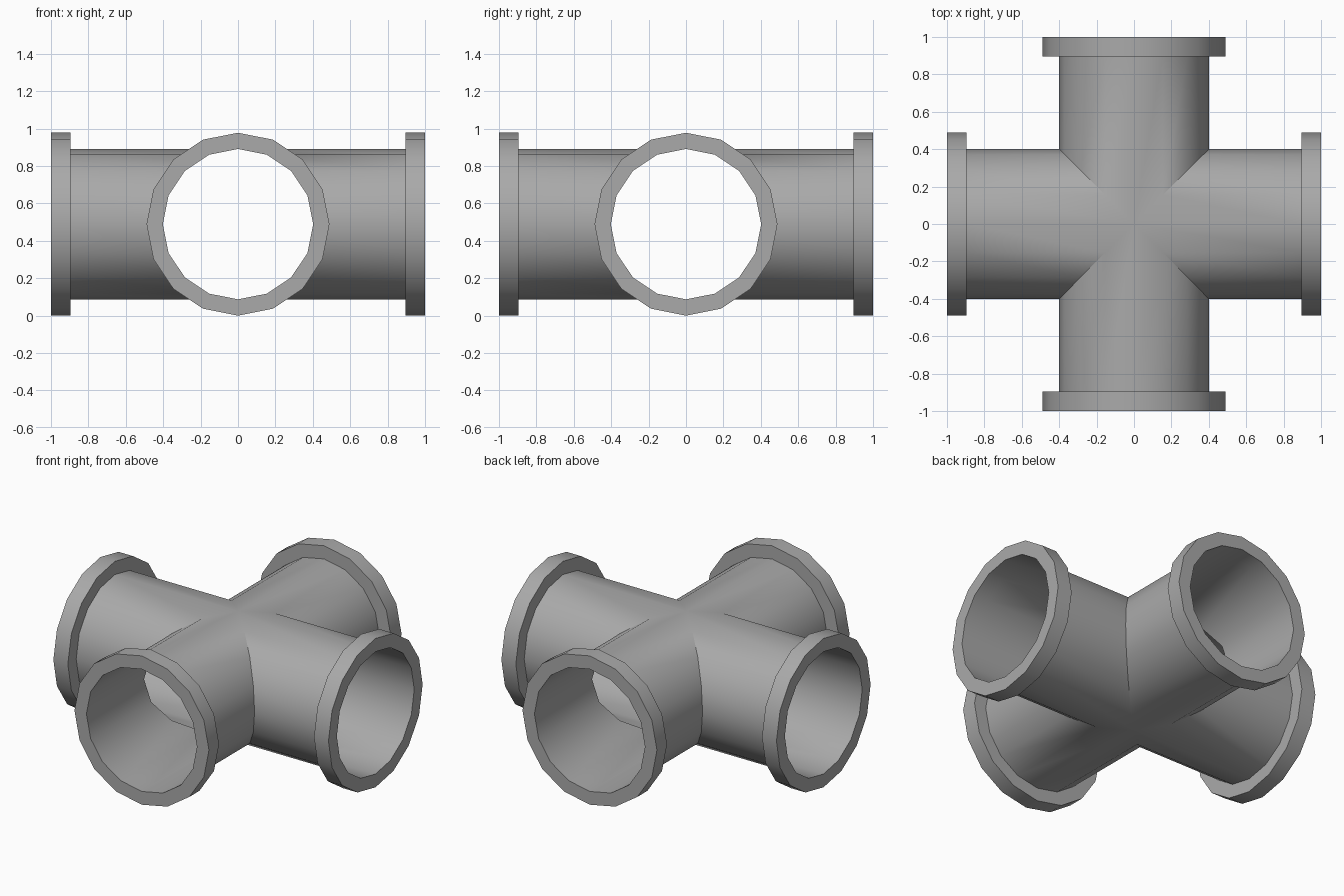
import bpy
import bmesh
from math import sin, cos, pi
from mathutils import Matrix

SIDES = 16
PIPE_R = 0.402
FLANGE_R = 0.489
FLANGE_START = 0.895

cube = bpy.data.objects.get("Cube")
if cube:
    bpy.data.objects.remove(cube, do_unlink=True)

grey = bpy.data.materials.new("pipe grey")
grey.use_nodes = True
colour = (0.4, 0.4, 0.4, 1)
grey.diffuse_color = colour
grey.node_tree.nodes["Principled BSDF"].inputs["Base Color"].default_value = colour


def ring(bm, radius, along):
    """Ring around the x axis; along(s) gives x for sideways offset s."""
    pts = [(radius * sin(2 * pi * i / SIDES), radius * cos(2 * pi * i / SIDES))
           for i in range(SIDES)]
    return [bm.verts.new((along(s), s, h)) for s, h in pts]


def bridge(bm, a, b):
    for i in range(SIDES):
        j = (i + 1) % SIDES
        bm.faces.new((a[i], a[j], b[j], b[i]))


def finish(bm, name):
    bmesh.ops.translate(bm, verts=bm.verts, vec=(0, 0, FLANGE_R))
    mesh = bpy.data.meshes.new(name)
    bm.to_mesh(mesh)
    bm.free()
    mesh.materials.append(grey)
    obj = bpy.data.objects.new(name, mesh)
    bpy.context.collection.objects.link(obj)
    bpy.ops.object.select_all(action="DESELECT")
    obj.select_set(True)
    bpy.context.view_layer.objects.active = obj
    bpy.ops.object.shade_smooth_by_angle(angle=pi / 6)


# Open cross of four thin arms, mitred along the diagonals
bm = bmesh.new()
for k in range(4):
    inner = ring(bm, PIPE_R, abs)
    outer = ring(bm, PIPE_R, lambda s: FLANGE_START)
    bridge(bm, outer, inner)
    bmesh.ops.rotate(bm, verts=inner + outer, cent=(0, 0, 0),
                     matrix=Matrix.Rotation(k * pi / 2, 3, "Z"))
bmesh.ops.remove_doubles(bm, verts=bm.verts, dist=0.0005)
bmesh.ops.recalc_face_normals(bm, faces=bm.faces)
finish(bm, "cross_pipe")

# Flange ring at each mouth
for k, side in enumerate(("left", "back", "right", "front")):
    bm = bmesh.new()
    section = ((PIPE_R, FLANGE_START), (FLANGE_R, FLANGE_START),
               (FLANGE_R, 1), (PIPE_R, 1))
    rings = [ring(bm, r, lambda s, x=x: x) for r, x in section]
    for i in range(4):
        bridge(bm, rings[i], rings[(i + 1) % 4])
    bmesh.ops.recalc_face_normals(bm, faces=bm.faces)
    bmesh.ops.rotate(bm, verts=bm.verts, cent=(0, 0, 0),
                     matrix=Matrix.Rotation(k * pi / 2, 3, "Z"))
    finish(bm, side + "_flange")
